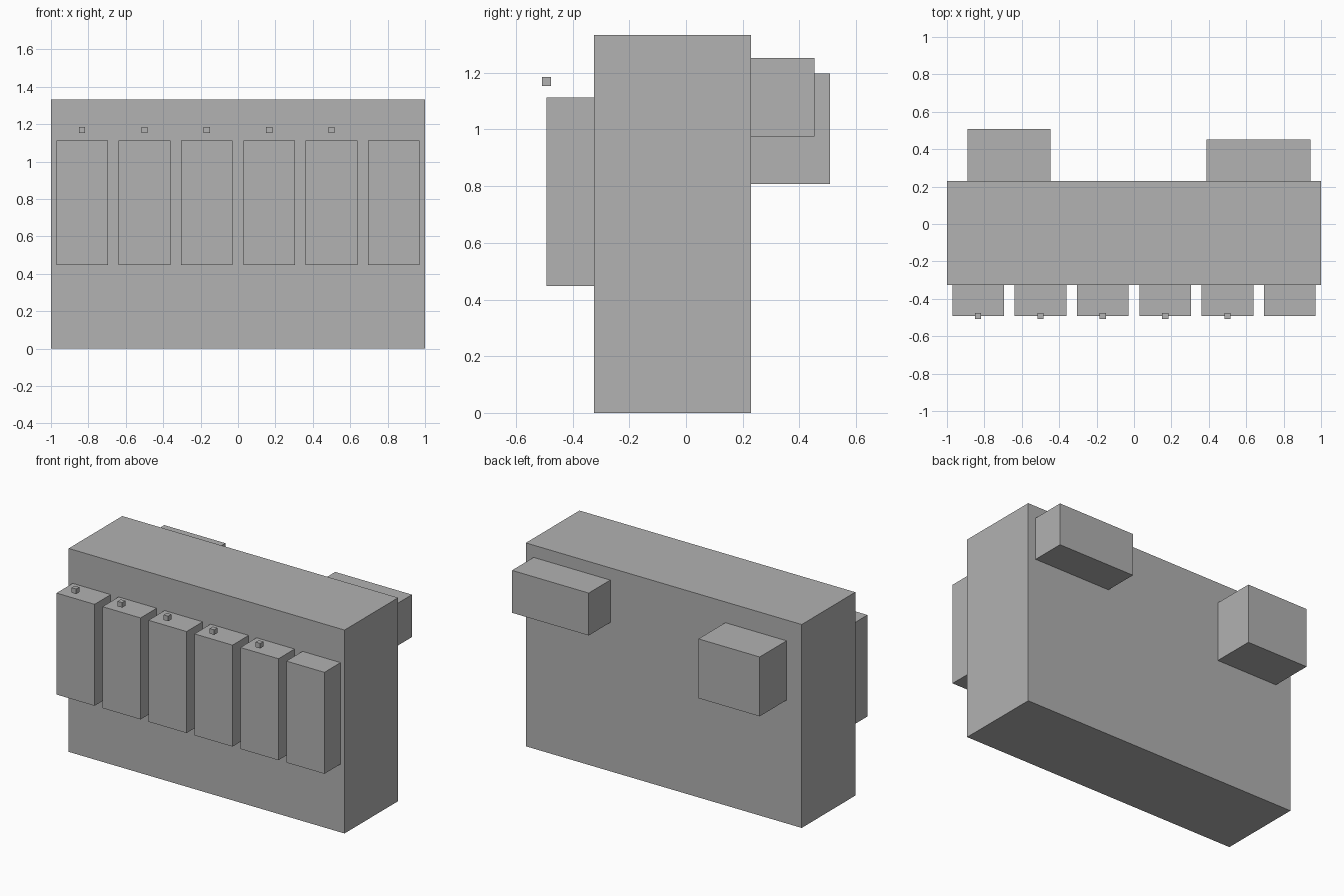
import bpy
import bmesh
from mathutils import Vector

default = bpy.data.objects.get("Cube")
if default:
    bpy.data.objects.remove(default, do_unlink=True)

grey = bpy.data.materials.new("plain grey")
grey.use_nodes = True
grey.diffuse_color = (0.445, 0.445, 0.445, 1)
grey.node_tree.nodes["Principled BSDF"].inputs["Base Color"].default_value = grey.diffuse_color


def box(name, low, high):
    """Flat-sided box between two opposite corners."""
    low, high = Vector(low), Vector(high)
    mesh = bpy.data.meshes.new(name)
    bm = bmesh.new()
    bmesh.ops.create_cube(bm, size=1)
    bmesh.ops.scale(bm, vec=high - low, verts=bm.verts)
    bm.to_mesh(mesh)
    bm.free()
    mesh.materials.append(grey)
    obj = bpy.data.objects.new(name, mesh)
    obj.location = (low + high) / 2
    bpy.context.collection.objects.link(obj)
    return obj


FRONT, BACK = -0.325, 0.23
PANEL_FACE = -0.492
PANELS = 6
SPACING = 2 / PANELS

# Main body
box("main_body", (-1, FRONT, 0), (1, BACK, 1.333))

# Row of front panels, with a small cube above all but the last
for i in range(PANELS):
    x = -1 + SPACING * (i + 0.5)
    box(f"front_panel_{i + 1}", (x - 0.138, PANEL_FACE, 0.447), (x + 0.138, FRONT, 1.112))
    if i < PANELS - 1:
        r = 0.0165
        box(f"small_cube_{i + 1}", (x - r, PANEL_FACE - r, 1.153), (x + r, PANEL_FACE + r, 1.186))

# Rear boxes
box("rear_box_right", (-0.89, BACK, 0.808), (-0.446, 0.508, 1.197))
box("rear_box_left", (0.388, BACK, 0.975), (0.944, 0.453, 1.253))
